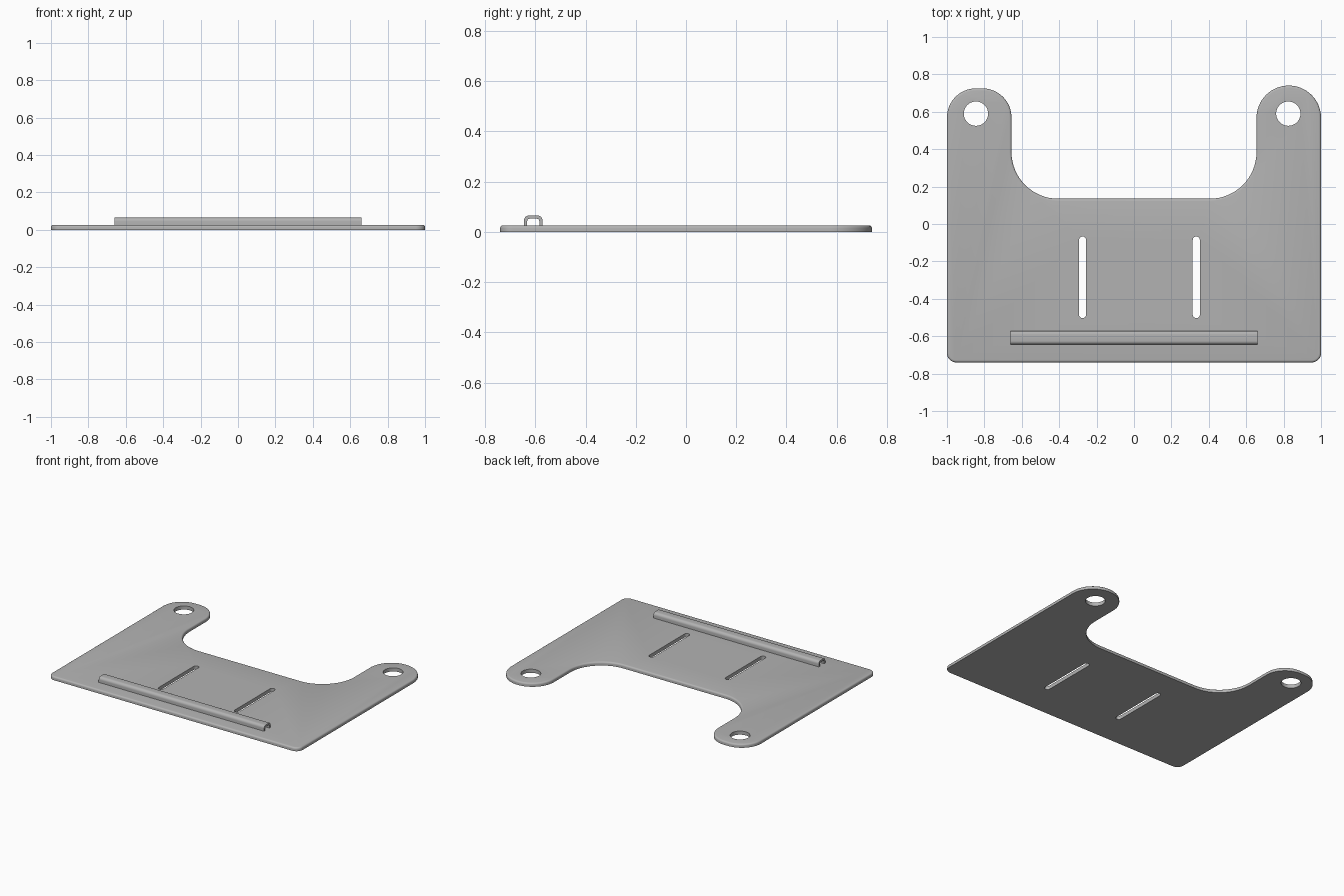
import bpy, bmesh, math
from mathutils import Vector

cube = bpy.data.objects.get("Cube")
if cube:
    bpy.data.objects.remove(cube, do_unlink=True)

grey = bpy.data.materials.new("plain grey")
grey.use_nodes = True
colour = (0.45, 0.45, 0.45, 1)
grey.diffuse_color = colour
grey.node_tree.nodes["Principled BSDF"].inputs["Base Color"].default_value = colour

THICK = 0.026


def rounded(corners, steps=16):
    """Outline from (x, y, radius) corners, each filleted with an arc."""
    pts = []
    for i, (x, y, r) in enumerate(corners):
        p = Vector((x, y))
        if r == 0:
            pts.append(p)
            continue
        a = (Vector(corners[i - 1][:2]) - p).normalized()
        b = (Vector(corners[(i + 1) % len(corners)][:2]) - p).normalized()
        centre = p + (a + b) * r          # all corners are right angles
        for k in range(steps + 1):
            t = k / steps * math.pi / 2
            pts.append(centre - b * r * math.cos(t) - a * r * math.sin(t))
    return pts


def prism(name, pts, place, depth, fillet=0):
    """Extrude an outline; place maps a 2D point to 3D, depth is a vector."""
    bm = bmesh.new()
    base = bm.faces.new([bm.verts.new(place(p)) for p in pts])
    ext = bmesh.ops.extrude_face_region(bm, geom=[base])["geom"]
    bmesh.ops.translate(bm, vec=depth, verts=[g for g in ext if isinstance(g, bmesh.types.BMVert)])
    if fillet:
        cap = next(g for g in ext if isinstance(g, bmesh.types.BMFace))
        bmesh.ops.bevel(bm, geom=list(cap.edges), offset=fillet, segments=4,
                        profile=0.5, affect='EDGES')
    bmesh.ops.recalc_face_normals(bm, faces=bm.faces)
    mesh = bpy.data.meshes.new(name)
    bm.to_mesh(mesh)
    bm.free()
    mesh.materials.append(grey)
    obj = bpy.data.objects.new(name, mesh)
    bpy.context.collection.objects.link(obj)
    return obj


def activate(obj):
    bpy.ops.object.select_all(action='DESELECT')
    obj.select_set(True)
    bpy.context.view_layer.objects.active = obj


# Base plate with two arms and a wide rounded cutout between them
outline = rounded([
    (-1, -0.74, 0.05), (1, -0.74, 0.05),
    (1, 0.74, 0.172), (0.655, 0.74, 0.172),
    (0.655, 0.135, 0.25), (-0.655, 0.135, 0.25),
    (-0.655, 0.725, 0.155), (-1, 0.725, 0.155)])
plate = prism("base_plate", outline, lambda p: (p.x, p.y, 0), Vector((0, 0, THICK)), 0.012)

# Mounting holes and strap slots, as (x, y, half width, half length)
openings = [(-0.845, 0.59, 0.065, 0.065), (0.825, 0.59, 0.065, 0.065),
            (-0.275, -0.285, 0.019, 0.218), (0.333, -0.285, 0.019, 0.218)]
for x, y, w, h in openings:
    r = w * 0.999
    loop = rounded([(x - w, y - h, r), (x + w, y - h, r), (x + w, y + h, r), (x - w, y + h, r)], 12)
    cutter = prism("opening_cutter", loop, lambda p: (p.x, p.y, -0.1), Vector((0, 0, 0.3)))
    cutter.hide_render = True
    mod = plate.modifiers.new("opening", 'BOOLEAN')
    mod.operation = 'DIFFERENCE'
    mod.solver = 'EXACT'
    mod.object = cutter
    activate(plate)
    bpy.ops.object.modifier_apply(modifier=mod.name)
    bpy.data.objects.remove(cutter, do_unlink=True)

# Raised cable channel: an inverted U section run along x
low, high, wall = THICK - 0.001, 0.065, 0.013
front, back = -0.645, -0.571
section = rounded([
    (front, low, 0), (front + wall, low, 0),
    (front + wall, high - wall, 0.01), (back - wall, high - wall, 0.01),
    (back - wall, low, 0), (back, low, 0),
    (back, high, 0.02), (front, high, 0.02)], 6)
channel = prism("raised_channel", section, lambda p: (-0.66, p.x, p.y), Vector((1.32, 0, 0)))

for obj in (plate, channel):
    activate(obj)
    bpy.ops.object.shade_smooth_by_angle(angle=math.radians(30))
